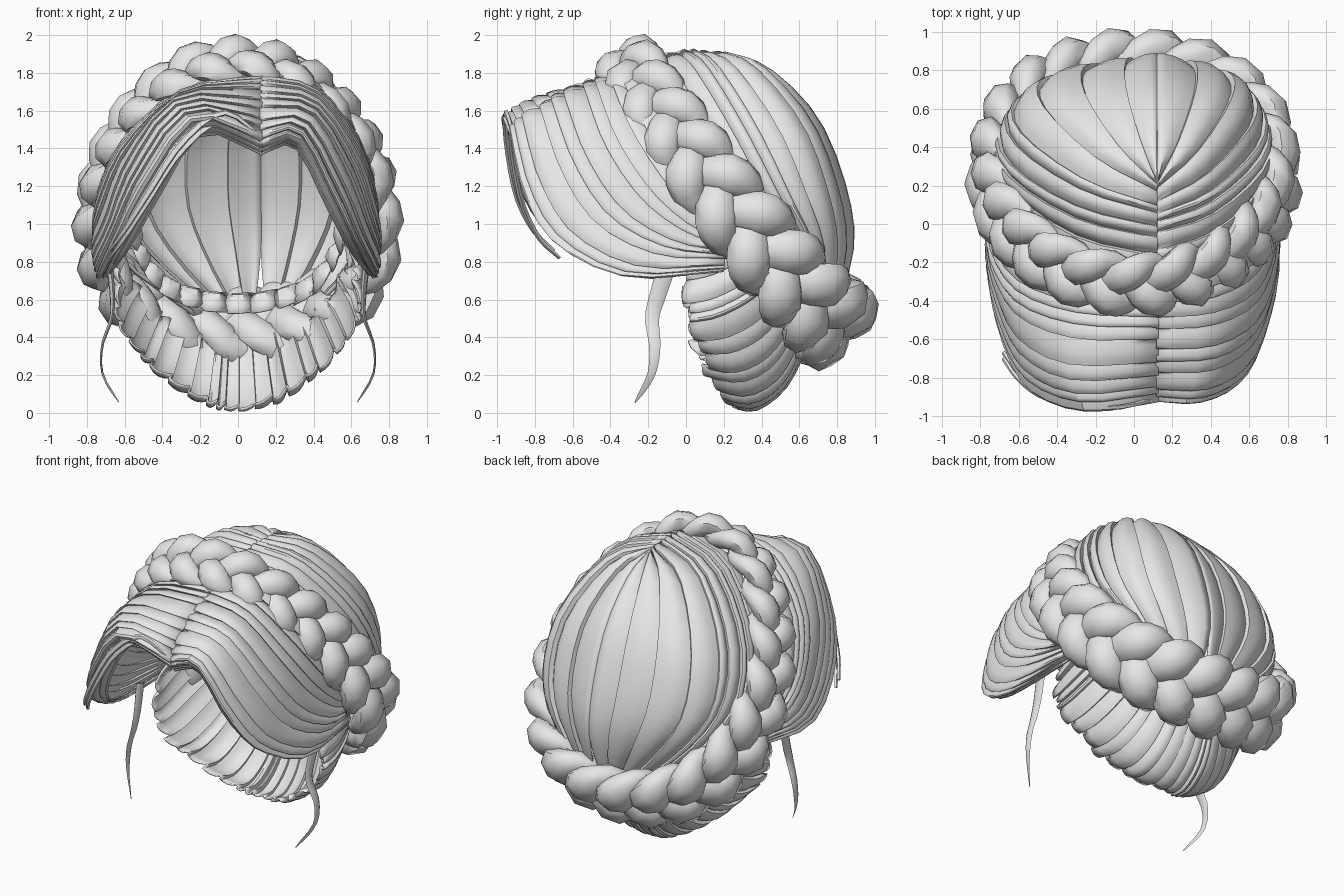
import bpy, bmesh, math, random
from mathutils import Vector as V

if "Cube" in bpy.data.objects:
    bpy.data.objects.remove(bpy.data.objects["Cube"])

random.seed(4)
HEAD = V((0, 0.15, 1.1))
mat = bpy.data.materials.new("light_grey_hair")
mat.diffuse_color = (0.8, 0.8, 0.8, 1)
mat.use_nodes = True
mat.node_tree.nodes["Principled BSDF"].inputs["Base Color"].default_value = mat.diffuse_color


def spline(pts, t, closed=False):
    """Catmull-Rom point at t in 0..1."""
    n = len(pts)
    f = t * n if closed else min(max(t, 0), 1) * (n - 1)
    i = math.floor(f) if closed else min(int(f), n - 2)
    k = f - i
    if closed:
        a, b, c, d = (pts[(i + j) % n] for j in (-1, 0, 1, 2))
    else:
        b, c = pts[i], pts[i + 1]
        a = pts[i - 1] if i else b * 2 - c
        d = pts[i + 2] if i + 2 < n else c * 2 - b
    return 0.5 * (2 * b + (c - a) * k + (2 * a - 5 * b + 4 * c - d) * k * k
                  + (3 * b - 3 * c + d - a) * k ** 3)


def finish(name, verts, faces, angle=35, thick=0, center=None):
    bm = bmesh.new()
    vs = [bm.verts.new(v) for v in verts]
    for f in faces:
        bm.faces.new([vs[i] for i in f])
    bmesh.ops.recalc_face_normals(bm, faces=bm.faces)
    bm.normal_update()
    if center and sum(f.normal.dot(f.calc_center_median() - center) * f.calc_area()
                      for f in bm.faces) < 0:
        bmesh.ops.reverse_faces(bm, faces=bm.faces)
    me = bpy.data.meshes.new(name)
    bm.to_mesh(me)
    bm.free()
    me.materials.append(mat)
    ob = bpy.data.objects.new(name, me)
    bpy.context.collection.objects.link(ob)
    if thick:
        m = ob.modifiers.new("thickness", 'SOLIDIFY')
        m.thickness, m.offset = thick, -1
    bpy.ops.object.select_all(action='DESELECT')
    ob.select_set(True)
    bpy.context.view_layer.objects.active = ob
    bpy.ops.object.shade_smooth_by_angle(angle=math.radians(angle))
    return ob


def sheet(name, rows, strands, height, segs=14, center=HEAD, ragged=0, thick=0.012, cross=4):
    """Combed hair: overlapping strands laid side by side over a lofted surface."""
    cuts = [0]
    for _ in range(strands):
        cuts.append(cuts[-1] + random.uniform(0.5, 1.5))
    cuts = [c / cuts[-1] for c in cuts]
    verts, faces, w = [], [], segs + 1
    for s in range(strands):
        v0 = random.uniform(0, ragged)
        h = height * random.uniform(0.6, 1.4)
        for k in range(cross + 1):
            q = k / cross
            u = cuts[s] + (cuts[s + 1] - cuts[s]) * q
            for j in range(w):
                v = v0 + (1 - v0) * j / segs
                p = spline([spline(r, v) for r in rows], u)
                lift = h * (0.7 * math.sin(math.pi * q) + q - 0.7)
                verts.append(p + (p - center).normalized() * lift)
    for r in range(len(verts) // w - 1):
        for j in range(segs):
            a = r * w + j
            faces.append((a, a + 1, a + w + 1, a + w))
    return finish(name, verts, faces, 35, thick, center)


def tube(name, path, normals, radii, sides=6, closed=False, angle=40):
    """Sweep an oval section (in-plane radius, depth radius) along a path."""
    n, verts, faces = len(path), [], []
    for i, p in enumerate(path):
        a, b = (i - 1, (i + 1) % n) if closed else (max(i - 1, 0), min(i + 1, n - 1))
        t = (path[b] - path[a]).normalized()
        side = t.cross(normals[i]).normalized()
        up = side.cross(t)
        for k in range(sides):
            g = 2 * math.pi * k / sides
            verts.append(p + side * radii[i][0] * math.cos(g) + up * radii[i][1] * math.sin(g))
    for i in range(n if closed else n - 1):
        for k in range(sides):
            l, m = (k + 1) % sides, (i + 1) % n
            faces.append((i * sides + k, i * sides + l, m * sides + l, m * sides + k))
    if not closed:
        faces += [tuple(range(sides)), tuple(range((n - 1) * sides, n * sides))]
    return finish(name, verts, faces, angle)


def vecs(rows):
    return [[V(p) for p in r] for r in rows]


def left_side(rows, forward=0):
    """Mirror across the off-centre parting, optionally pushing the front out."""
    out = []
    for r in rows:
        line = []
        for p in r:
            f = forward * max(0, min(1, (-p.y - 0.45) / 0.4)) * max(0, min(1, (p.x - 0.12) / 0.15))
            line.append(V((0.12 - (p.x - 0.12) * 1.41 - 0.8 * f, p.y - 0.6 * f, p.z + f)))
        out.append(line)
    return out


# Back of the head, combed from the crown down into the braid
back = vecs([
    [(.12, -.28, 1.85), (.4, -.19, 1.75), (.62, .02, 1.45), (.70, .2, 1.12), (.66, .41, .82), (.38, .64, .52)],
    [(.12, 0, 1.91), (.4, .1, 1.83), (.64, .3, 1.5), (.70, .48, 1.15), (.59, .64, .85), (.3, .70, .5)],
    [(.12, .18, 1.9), (.33, .35, 1.83), (.51, .6, 1.52), (.54, .74, 1.15), (.44, .79, .85), (.22, .74, .49)],
    [(.12, .22, 1.89), (.12, .45, 1.81), (.12, .7, 1.55), (.12, .85, 1.17), (.12, .88, .85), (.15, .76, .47)]])
sheet("back_hair_right", back, 9, 0.024)
sheet("back_hair_left", left_side(back), 9, 0.024)

# Front hair, swept from the parting round to the ears, with a tucked-in lip
front = vecs([
    [(.115, -.22, 1.85), (.37, -.2, 1.78), (.58, -.08, 1.58), (.70, .07, 1.33), (.72, .19, 1.13), (.69, .3, .98)],
    [(.115, -.48, 1.77), (.4, -.46, 1.71), (.62, -.36, 1.45), (.72, -.18, 1.18), (.74, .02, 1), (.71, .22, .9)],
    [(.115, -.74, 1.65), (.4, -.73, 1.61), (.60, -.62, 1.3), (.70, -.43, 1.02), (.75, -.12, .86), (.71, .21, .83)],
    [(.115, -.91, 1.47), (.33, -.92, 1.5), (.52, -.84, 1.16), (.64, -.67, .9), (.73, -.31, .73), (.70, .2, .76)],
    [(.115, -.85, 1.36), (.3, -.84, 1.4), (.47, -.76, 1.08), (.59, -.58, .86), (.68, -.25, .75), (.66, .19, .78)]])
sheet("front_hair_right", front, 13, 0.022)
sheet("front_hair_left", left_side(front, 0.07), 13, 0.022)

# Loose strands along the front edge
for i in range(2):
    d = V((0, 0.03 * i, -0.04 * i))
    ctl = [V(p) + d for p in ((.12, -.91, 1.47), (-.08, -.955, 1.59), (-.3, -.95, 1.43),
                              (-.48, -.9, 1.16), (-.60, -.81, .97), (-.68, -.70, .86))]
    path = [spline(ctl, j / 16) for j in range(17)]
    tube("fringe_strand", path, [p - HEAD for p in path],
         [(0.004 + 0.018 * math.sin(math.pi * (0.1 + 0.85 * j / 16)), 0.012) for j in range(17)], 5)

# Nape hair, drawn up from the neckline under the braid
nape = vecs([
    [(.62, -.02, .76), (.66, .12, .79), (.66, .25, .85), (.64, .35, .9)],
    [(.63, -.02, .48), (.63, .15, .5), (.6, .32, .58), (.54, .45, .68)],
    [(.47, .06, .28), (.47, .25, .26), (.44, .42, .34), (.38, .55, .5)],
    [(.24, .14, .12), (.24, .33, .08), (.22, .5, .18), (.18, .62, .4)],
    [(0, .24, .03), (0, .38, .02), (0, .54, .15), (0, .66, .4)]])
nape += [[V((-p.x, p.y, p.z)) for p in r] for r in nape[-2::-1]]
sheet("nape_hair", nape, 24, 0.024, 8, V((0, 0.35, 0.8)), 0.1)

# Crown braid: closed guide loop and three interwoven strands
half = [V(p) for p in ((0, -.31, 1.85), (.25, -.27, 1.8), (.46, -.17, 1.65), (.61, -.03, 1.46),
                       (.70, .12, 1.24), (.73, .31, 1), (.66, .5, .77), (.49, .66, .59),
                       (.26, .75, .5), (0, .78, .47))]
loop = half + [V((-p.x, p.y, p.z)) for p in half[-2:0:-1]]


def loop_frame(t):
    p = spline(loop, t, True)
    tan = (spline(loop, t + .004, True) - spline(loop, t - .004, True)).normalized()
    out = p - HEAD
    out = (out - tan * out.dot(tan)).normalized()
    return p, out, tan.cross(out)


PERIODS, STEPS = 7, 112
for s in range(3):
    path, normals, radii = [], [], []
    for i in range(STEPS):
        t = i / STEPS
        th = 2 * math.pi * (PERIODS * t + s / 3)
        p, out, lat = loop_frame(t)
        size = 0.88 + 0.4 * (0.5 - 0.5 * math.cos(2 * math.pi * t))
        path.append(p + lat * 0.125 * size * math.sin(th) + out * 0.048 * size * math.sin(2 * th))
        normals.append(out)
        fat = size * (1 + 0.2 * math.sin(2 * th))
        radii.append((0.088 * fat, 0.07 * fat))
    tube("crown_braid_strand", path, normals, radii, 8, True, 55)

# Strand ends tucked inside the lower part of the braid
for i in range(13):
    t = 0.29 + 0.42 * i / 12
    p, out, lat = loop_frame(t)
    tan = out.cross(lat)
    base = p - out * 0.1
    rows = [[base + tan * x - lat * 0.1 - out * 0.02,
             base + tan * x * 1.1 - out * (0.13 - abs(x)),
             base + tan * (x * 0.7 + random.uniform(-.03, .03)) + lat * 0.1 - out * 0.08]
            for x in (-0.08, 0, 0.08)]
    sheet("tucked_end", rows, 1, 0.01, 4, HEAD, 0, 0.008, 3)

# Loose lock hanging in front of each ear
for sx in (-1, 1):
    ctl = [V((sx * x, y, z)) for x, y, z in ((.68, -.1, .78), (.665, -.15, .62), (.67, -.18, .5),
                                             (.72, -.165, .35), (.715, -.185, .2), (.63, -.27, .055))]
    path = [spline(ctl, j / 14) for j in range(15)]
    tube("hanging_lock", path, [V((sx, 0, 0.2))] * 15,
         [(0.045 * (1 - j / 14) ** 0.6 + 0.004, 0.018 * (1 - j / 15)) for j in range(15)], 6)
